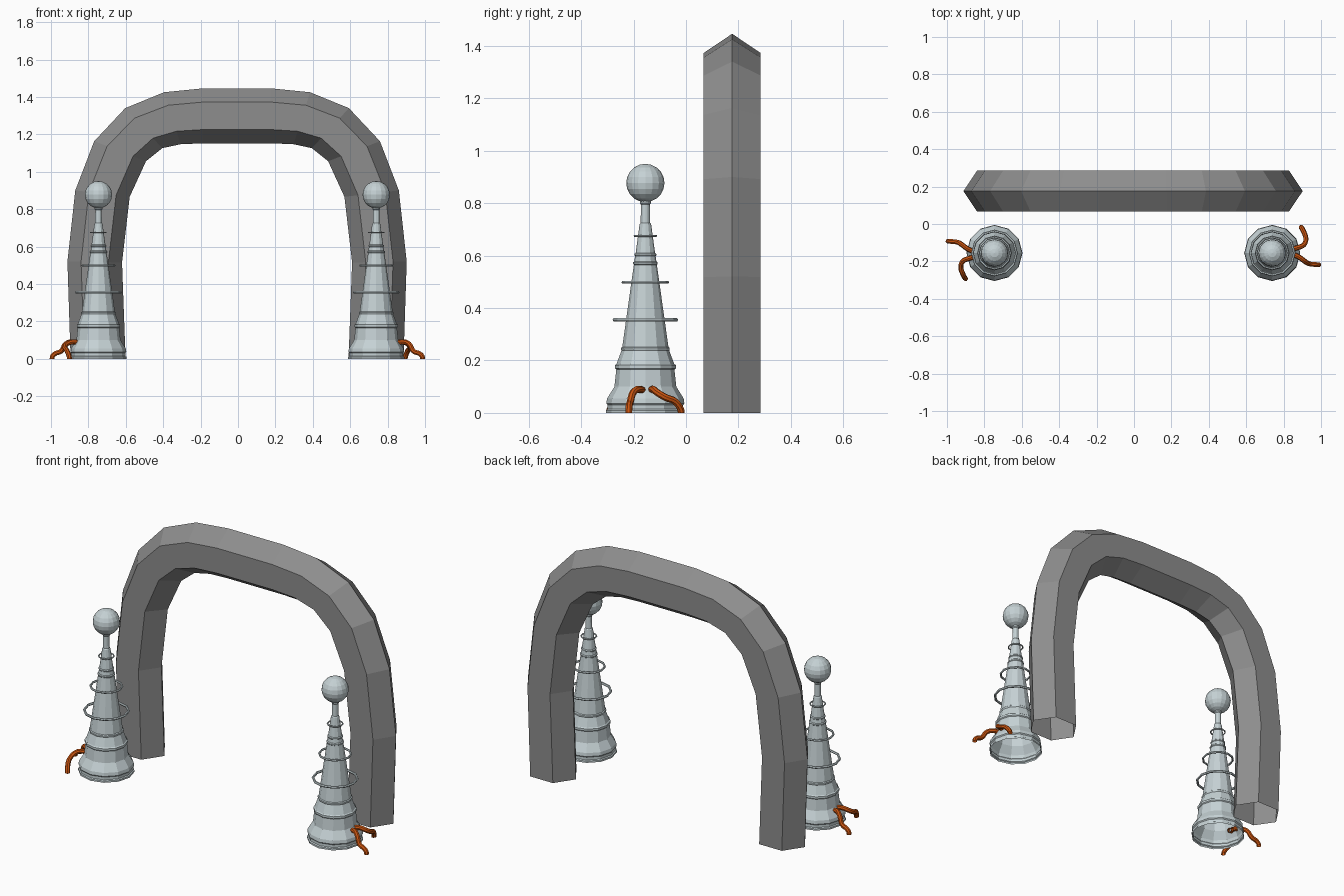
import bpy, bmesh, math
from mathutils import Vector

if "Cube" in bpy.data.objects:
    bpy.data.objects.remove(bpy.data.objects["Cube"])


def material(name, rgb):
    m = bpy.data.materials.new(name)
    m.diffuse_color = (*rgb, 1)
    m.use_nodes = True
    m.node_tree.nodes["Principled BSDF"].inputs["Base Color"].default_value = m.diffuse_color
    return m


STONE = material("arch grey", (0.27, 0.27, 0.27))
METAL = material("pale metal", (0.56, 0.64, 0.66))
ORANGE = material("cable orange", (0.60, 0.09, 0.005))


def mesh_object(name, bm, mat):
    bmesh.ops.recalc_face_normals(bm, faces=bm.faces)
    me = bpy.data.meshes.new(name)
    bm.to_mesh(me)
    bm.free()
    me.materials.append(mat)
    ob = bpy.data.objects.new(name, me)
    bpy.context.collection.objects.link(ob)
    return ob


def skin(bm, loops):
    # bridge successive closed loops of points, ends left open
    rows = [[bm.verts.new(p) for p in loop] for loop in loops]
    n = len(rows[0])
    for a, b in zip(rows, rows[1:]):
        for i in range(n):
            j = (i + 1) % n
            bm.faces.new((a[i], a[j], b[j], b[i]))


# Arch: hexagonal tube between an outer and an inner outline
outer = [(-0.89, 0), (-0.907, 0.52), (-0.865, 0.90), (-0.764, 1.163),
         (-0.598, 1.34), (-0.39, 1.425), (-0.18, 1.446)]
inner = [(-0.596, 0), (-0.615, 0.515), (-0.574, 0.866), (-0.487, 1.056),
         (-0.40, 1.126), (-0.302, 1.147), (-0.18, 1.152)]
outer += [(-x, z) for x, z in reversed(outer)]
inner += [(-x, z) for x, z in reversed(inner)]
loops = []
for o, i in zip(outer, inner):
    o, i = Vector((o[0], 0, o[1])), Vector((i[0], 0, i[1]))
    mid, half = (o + i) / 2, (o - i) / 2
    loops.append([mid + half * math.cos(k * math.pi / 3)
                  + Vector((-0.005, 0.176 + 0.126 * math.sin(k * math.pi / 3), 0))
                  for k in range(6)])
bm = bmesh.new()
skin(bm, loops)
mesh_object("arch", bm, STONE)

# Coil tower profile (radius, height)
PROFILE = [(0.150, 0), (0.150, 0.01), (0.144, 0.014), (0.144, 0.03), (0.149, 0.036),
           (0.146, 0.055), (0.118, 0.10), (0.111, 0.165), (0.116, 0.17), (0.116, 0.182),
           (0.110, 0.187), (0.091, 0.238), (0.093, 0.242), (0.093, 0.248), (0.088, 0.252),
           (0.044, 0.565), (0.047, 0.568), (0.047, 0.574), (0.042, 0.578),
           (0.039, 0.598), (0.042, 0.601), (0.042, 0.606), (0.037, 0.61),
           (0.022, 0.72), (0.018, 0.725), (0.017, 0.795), (0.021, 0.80), (0.021, 0.815)]
RINGS = [(0.118, 0.355, 0.007), (0.085, 0.498, 0.006), (0.041, 0.675, 0.004)]
CABLES = [
    [(0.10, -0.005, 0.08), (0.14, -0.02, 0.09), (0.175, -0.045, 0.08),
     (0.20, -0.058, 0.04), (0.235, -0.062, 0.025), (0.248, -0.063, 0)],
    [(0.10, 0.02, 0.085), (0.14, 0.03, 0.09), (0.17, 0.045, 0.078),
     (0.18, 0.075, 0.06), (0.168, 0.115, 0.042), (0.155, 0.137, 0)]]


def circle(r, z, n=12):
    return [(r * math.cos(2 * math.pi * k / n), r * math.sin(2 * math.pi * k / n), z)
            for k in range(n)]


def place(ob, x, turn):
    ob.location = (x, -0.155, 0)
    ob.rotation_euler.z = turn


for side, x, turn in (("right", 0.739, 0), ("left", -0.746, math.pi)):
    # Stepped tower body
    bm = bmesh.new()
    skin(bm, [circle(r, z) for r, z in PROFILE])
    place(mesh_object(side + "_coil_body", bm, METAL), x, turn)

    # Loose rings around the body
    for n, (r, z, t) in enumerate(RINGS):
        bm = bmesh.new()
        section = [(r + t * math.cos(a * math.pi / 3), z + t * math.sin(a * math.pi / 3))
                   for a in range(7)]
        skin(bm, [circle(*p) for p in section])
        bmesh.ops.remove_doubles(bm, verts=bm.verts, dist=1e-5)
        place(mesh_object(f"{side}_coil_ring_{n + 1}", bm, METAL), x, turn)

    # Ball on top
    bm = bmesh.new()
    bmesh.ops.create_uvsphere(bm, u_segments=16, v_segments=10, radius=0.073)
    bmesh.ops.translate(bm, verts=bm.verts, vec=(0, 0, 0.877))
    place(mesh_object(side + "_coil_ball", bm, METAL), x, turn)

    # Cables running from the base to the ground
    for n, pts in enumerate(CABLES):
        cu = bpy.data.curves.new("cable", 'CURVE')
        cu.dimensions = '3D'
        cu.bevel_depth = 0.0135
        cu.bevel_resolution = 2
        cu.resolution_u = 4
        sp = cu.splines.new('BEZIER')
        sp.bezier_points.add(len(pts) - 1)
        for bp, p in zip(sp.bezier_points, pts):
            bp.co = p
            bp.handle_left_type = bp.handle_right_type = 'AUTO'
        # last stretch drops straight down
        end = sp.bezier_points[-1]
        end.handle_left_type = end.handle_right_type = 'FREE'
        end.handle_left = Vector(pts[-1]) + Vector((0, 0, 0.015))
        end.handle_right = Vector(pts[-1]) - Vector((0, 0, 0.015))
        cu.materials.append(ORANGE)
        ob = bpy.data.objects.new(f"{side}_cable_{n + 1}", cu)
        bpy.context.collection.objects.link(ob)
        place(ob, x, turn)
        bpy.ops.object.select_all(action='DESELECT')
        ob.select_set(True)
        bpy.context.view_layer.objects.active = ob
        bpy.ops.object.convert(target='MESH')
        bpy.ops.object.shade_smooth_by_angle()
